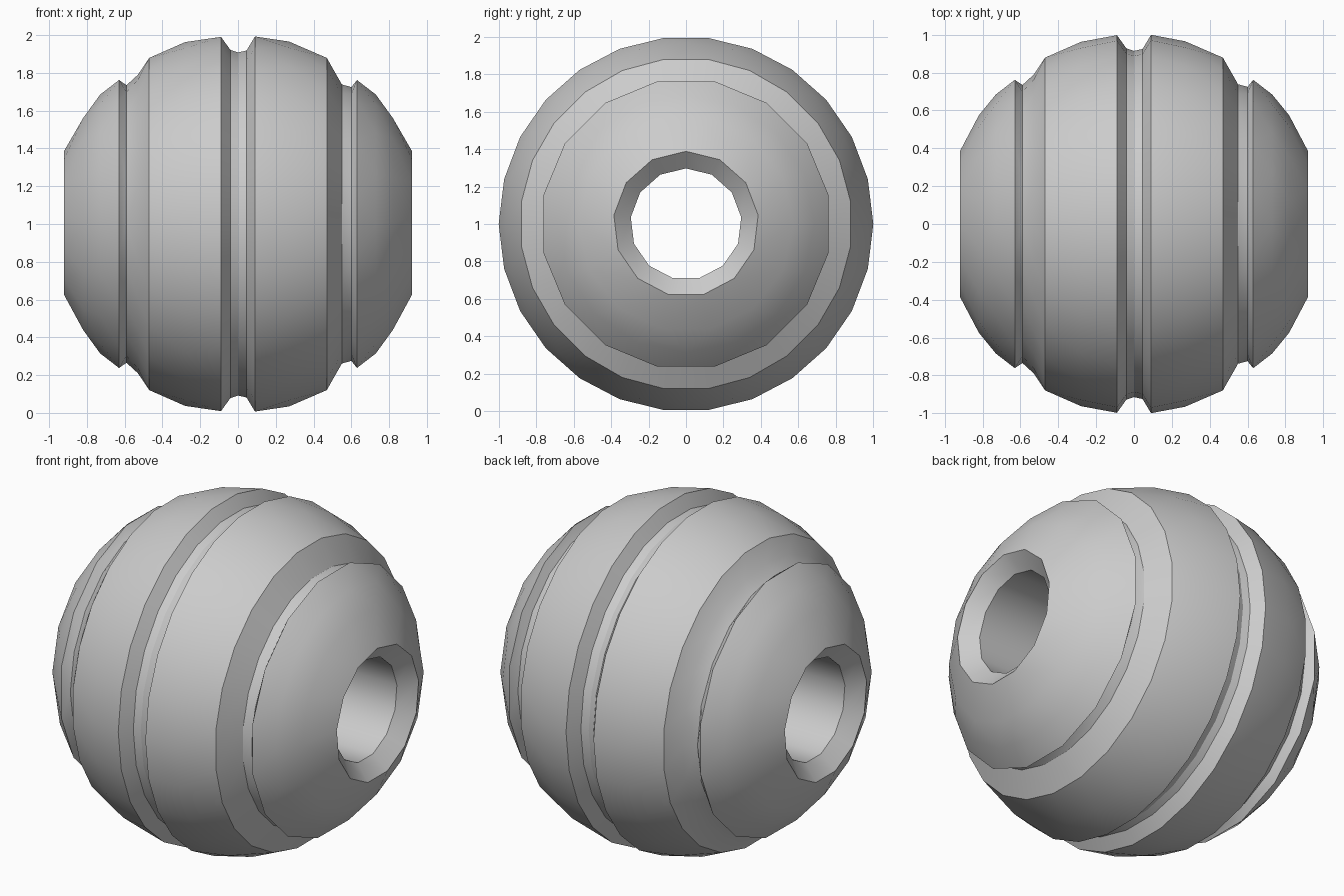
import bpy, bmesh, math

if "Cube" in bpy.data.objects:
    bpy.data.objects.remove(bpy.data.objects["Cube"])

# Cross-section rings: (x, radius, number of sides, half-step phase)
profile = [
    (-0.84, 0.297, 13, 0), (-0.92, 0.388, 13, 0),                     # left hole bevel
    (-0.82, 0.575, 14, 1), (-0.73, 0.685, 16, 0), (-0.63, 0.777, 16, 1),  # left cap
    (-0.59, 0.735, 20, 0), (-0.53, 0.79, 24, 0), (-0.47, 0.887, 24, 1),   # left groove
    (-0.28, 0.963, 24, 0), (-0.09, 0.998, 26, 1),                     # left band
    (-0.04, 0.928, 26, 1), (0.0, 0.915, 26, 1), (0.045, 0.925, 26, 1),    # middle groove
    (0.09, 1.0, 26, 1), (0.27, 0.966, 24, 0), (0.47, 0.887, 24, 1),   # right band
    (0.55, 0.745, 24, 1), (0.60, 0.725, 20, 0), (0.63, 0.777, 16, 1), # right groove
    (0.73, 0.685, 16, 0), (0.82, 0.575, 14, 1), (0.92, 0.388, 13, 0), # right cap
    (0.84, 0.297, 13, 0),                                             # right hole bevel
]

bm = bmesh.new()


def ring(x, r, n, phase):
    verts = []
    for i in range(n):
        a = 2 * math.pi * (i + 0.5 * phase) / n
        verts.append(bm.verts.new((x, r * math.sin(a), 1 + r * math.cos(a))))
    return verts, phase


def bridge(ra, rb):
    """Join two rings, which may have different side counts."""
    (a, pa), (b, pb) = ra, rb
    na, nb = len(a), len(b)
    if na == nb and pa == pb:
        for i in range(na):
            j = (i + 1) % na
            bm.faces.new((a[i], a[j], b[j], b[i]))
        return
    i = j = 0
    while i < na or j < nb:
        next_a = (i + 1 + pa / 2) / na
        next_b = (j + 1 + pb / 2) / nb
        if j >= nb or (i < na and next_a <= next_b):
            bm.faces.new((a[i % na], a[(i + 1) % na], b[j % nb]))
            i += 1
        else:
            bm.faces.new((a[i % na], b[(j + 1) % nb], b[j % nb]))
            j += 1


rings = [ring(*p) for p in profile]
for k in range(len(rings)):          # last bridge closes the through hole
    bridge(rings[k], rings[(k + 1) % len(rings)])
bmesh.ops.recalc_face_normals(bm, faces=bm.faces)

mesh = bpy.data.meshes.new("grooved_bead")
bm.to_mesh(mesh)
bm.free()
bead = bpy.data.objects.new("grooved_bead", mesh)
bpy.context.collection.objects.link(bead)
bpy.context.view_layer.objects.active = bead
bead.select_set(True)
bpy.ops.object.shade_smooth_by_angle(angle=math.radians(29))
